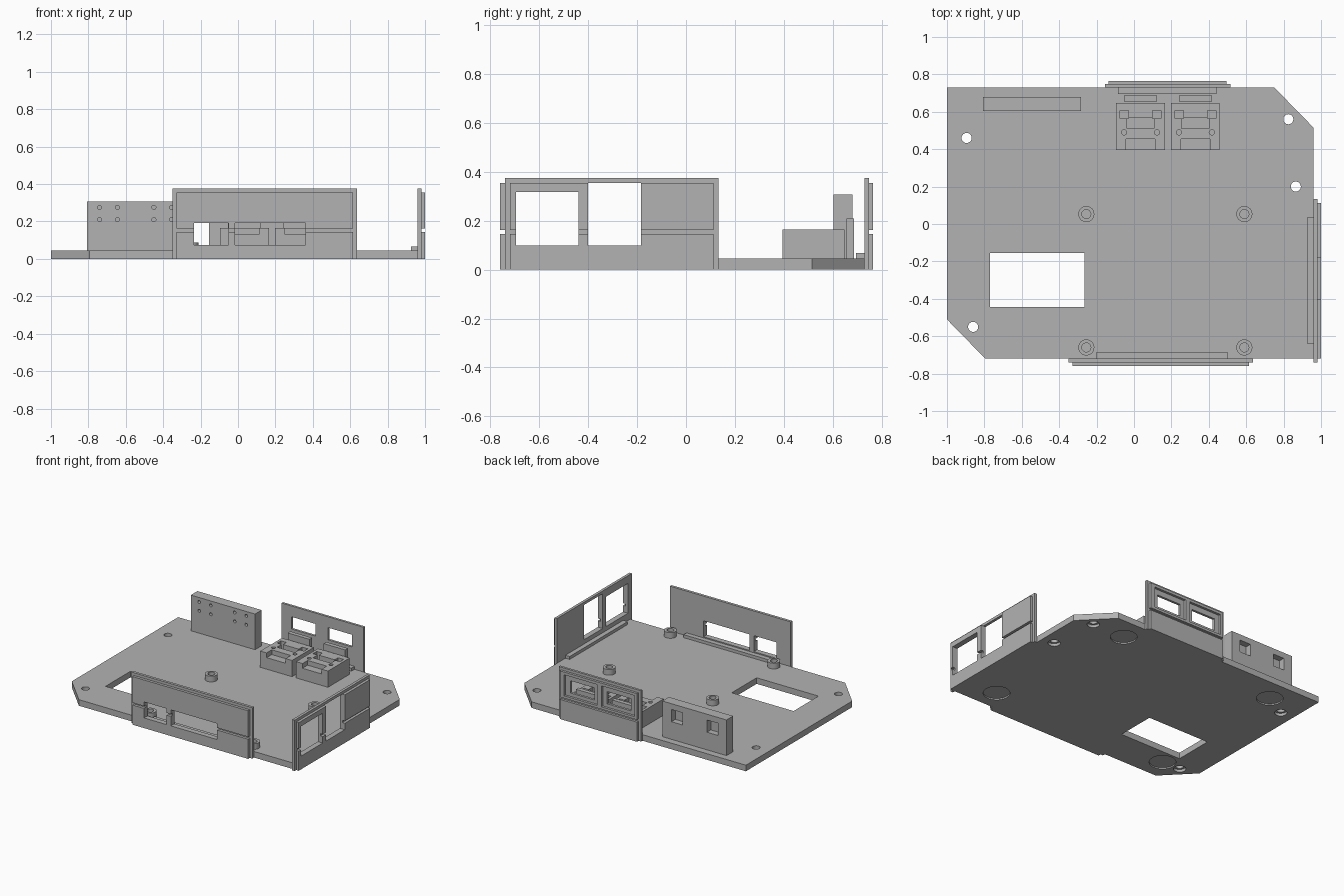
import bpy, bmesh, math
from mathutils import Matrix

if "Cube" in bpy.data.objects:
    bpy.data.objects.remove(bpy.data.objects["Cube"])

grey = bpy.data.materials.new("plastic_grey")
grey.diffuse_color = (0.45, 0.45, 0.45, 1)
grey.use_nodes = True
grey.node_tree.nodes["Principled BSDF"].inputs["Base Color"].default_value = grey.diffuse_color


def add_box(bm, x0, x1, y0, y1, z0, z1):
    m = Matrix.Translation(((x0 + x1) / 2, (y0 + y1) / 2, (z0 + z1) / 2)) @ \
        Matrix.Diagonal((abs(x1 - x0), abs(y1 - y0), abs(z1 - z0), 1))
    bmesh.ops.create_cube(bm, size=1, matrix=m)


def add_cyl(bm, x, y, z0, z1, r, r2=None, along_y=False, n=24):
    """Vertical cylinder or cone; along_y treats y as height and z0, z1 as y limits."""
    mid = (z0 + z1) / 2
    m = Matrix.Translation((x, mid, y)) @ Matrix.Rotation(math.pi / 2, 4, 'X') if along_y \
        else Matrix.Translation((x, y, mid))
    bmesh.ops.create_cone(bm, cap_ends=True, segments=n, radius1=r,
                          radius2=r if r2 is None else r2, depth=z1 - z0, matrix=m)


def finish(name, bm):
    me = bpy.data.meshes.new(name)
    bmesh.ops.recalc_face_normals(bm, faces=bm.faces)
    bm.to_mesh(me)
    bm.free()
    me.materials.append(grey)
    ob = bpy.data.objects.new(name, me)
    bpy.context.collection.objects.link(ob)
    return ob


def cut(ob, boxes=(), cyls=()):
    """Subtract each box or cylinder, then bake the result."""
    for kind, items in ((add_box, boxes), (add_cyl, cyls)):
        for it in items:
            bm = bmesh.new()
            if isinstance(it, dict):
                kind(bm, **it)
            else:
                kind(bm, *it)
            tool = finish("cutter", bm)
            mod = ob.modifiers.new("cut", 'BOOLEAN')
            mod.operation, mod.solver, mod.object = 'DIFFERENCE', 'EXACT', tool
            dg = bpy.context.evaluated_depsgraph_get()
            me = bpy.data.meshes.new_from_object(ob.evaluated_get(dg))
            ob.modifiers.clear()
            ob.data = me
            bpy.data.objects.remove(tool)


def box(name, *r):
    bm = bmesh.new()
    add_box(bm, *r)
    return finish(name, bm)


# base plate with two clipped corners
T = 0.045
outline = [(-1, -0.51), (-0.795, -0.72), (0.96, -0.72), (0.96, 0.515), (0.75, 0.73), (-1, 0.73)]
bm = bmesh.new()
f = bm.faces.new([bm.verts.new((x, y, 0)) for x, y in outline])
ext = bmesh.ops.extrude_face_region(bm, geom=[f])
bmesh.ops.translate(bm, vec=(0, 0, T), verts=[v for v in ext["geom"] if isinstance(v, bmesh.types.BMVert)])
base = finish("base_plate", bm)

# opening, countersunk screw holes and round foot recesses
cyls = []
for x, y in [(-0.895, 0.46), (0.825, 0.56), (0.865, 0.20), (-0.86, -0.55)]:
    cyls += [(x, y, -0.1, 0.1, 0.027), (x, y, -0.01, 0.02, 0.042)]
for x, y in [(0.56, 0.56), (-0.715, 0.56), (-0.715, -0.555), (0.73, -0.56)]:
    cyls.append((x, y, -0.05, 0.01, 0.09, None, False, 40))
cut(base, [(-0.77, -0.265, -0.445, -0.155, -0.1, 0.1)], cyls)

# board standoffs with screw bores
for x in (-0.255, 0.59):
    for y in (-0.66, 0.053):
        bm = bmesh.new()
        add_cyl(bm, x, y, T, 0.087, 0.043)
        cut(finish("standoff", bm), cyls=[(x, y, T + 0.005, 0.2, 0.024)])


# two-layer edge panels: full flange inside, two raised plates outside
def panel(side, u0, u1, d, d2, windows=(), pockets=(), rail=None):
    def to(u0, u1, a, b, z0, z1):
        if side == "right":
            return (a, b, u0, u1, z0, z1)
        s = -1 if side == "front" else 1
        return (u0, u1, min(s * a, s * b), max(s * a, s * b), z0, z1)
    dm = (d + d2) / 2
    through = [to(a, b, d - 0.1, d2 + 0.1, z0, z1) for a, b, z0, z1 in windows]
    wide = [to(a, b, d - 0.1, d2 + 0.1, z0, z1) for a, b, z0, z1 in pockets]
    cut(box(side + "_panel_flange", *to(u0, u1, d, dm, 0, 0.375)), through)
    cut(box(side + "_panel_lower", *to(u0 + 0.02, u1 - 0.02, dm, d2, 0, 0.145)), through)
    cut(box(side + "_panel_upper", *to(u0 + 0.02, u1 - 0.02, dm, d2, 0.162, 0.355)), wide or through)
    box(side + "_rail", *to(*rail, d - 0.035, d, T, 0.067))


panel("front", -0.35, 0.635, 0.72, 0.76,
      windows=[(-0.235, -0.05, 0.075, 0.193), (-0.016, 0.36, 0.075, 0.193)], rail=(-0.2, 0.5))
panel("back", -0.155, 0.515, 0.73, 0.765,
      windows=[(-0.075, 0.12, 0.205, 0.295), (0.225, 0.42, 0.205, 0.295)],
      pockets=[(-0.115, 0.155, 0.18, 0.335), (0.19, 0.46, 0.18, 0.335)], rail=(-0.085, 0.44))
panel("right", -0.74, 0.133, 0.96, 1.0,
      windows=[(-0.695, -0.44, 0.098, 0.318), (-0.40, -0.183, 0.098, 0.355)], rail=(-0.64, 0.035))

# pair of socket holders with slots, and a stop tab behind each
for cx in (0.035, 0.328):
    holder = box("socket_holder", cx - 0.13, cx + 0.13, 0.395, 0.648, T, 0.165)
    cut(holder,
        [(cx - 0.078, cx + 0.078, 0.3, 0.455, 0.13, 0.3),
         (cx - 0.073, cx + 0.073, 0.51, 0.567, 0.13, 0.3)] +
        [(cx + s * 0.087 - 0.023, cx + s * 0.087 + 0.023, 0.563, 0.607, 0.09, 0.3) for s in (-1, 1)],
        [(cx + s * 0.088, 0.49, 0.12, 0.3, 0.014, None, False, 16) for s in (-1, 1)])
    box("stop_tab", cx - 0.088, cx + 0.088, 0.656, 0.687, T, 0.21)

# upright mounting block: pin holes in front, square pockets behind
block = box("mounting_block", -0.807, -0.283, 0.603, 0.68, T, 0.308)
cut(block, [(c - 0.045, c + 0.045, 0.635, 0.8, 0.175, 0.265) for c in (-0.692, -0.402)],
    [dict(x=x, y=z, z0=0.55, z1=0.63, r=0.011, along_y=True, n=16)
     for x in (-0.74, -0.645, -0.45, -0.355) for z in (0.21, 0.275)])

# smooth round walls, keep hard edges
for ob in list(bpy.context.scene.objects):
    ob.select_set(True)
    bpy.context.view_layer.objects.active = ob
bpy.ops.object.shade_smooth_by_angle(angle=math.radians(30))
